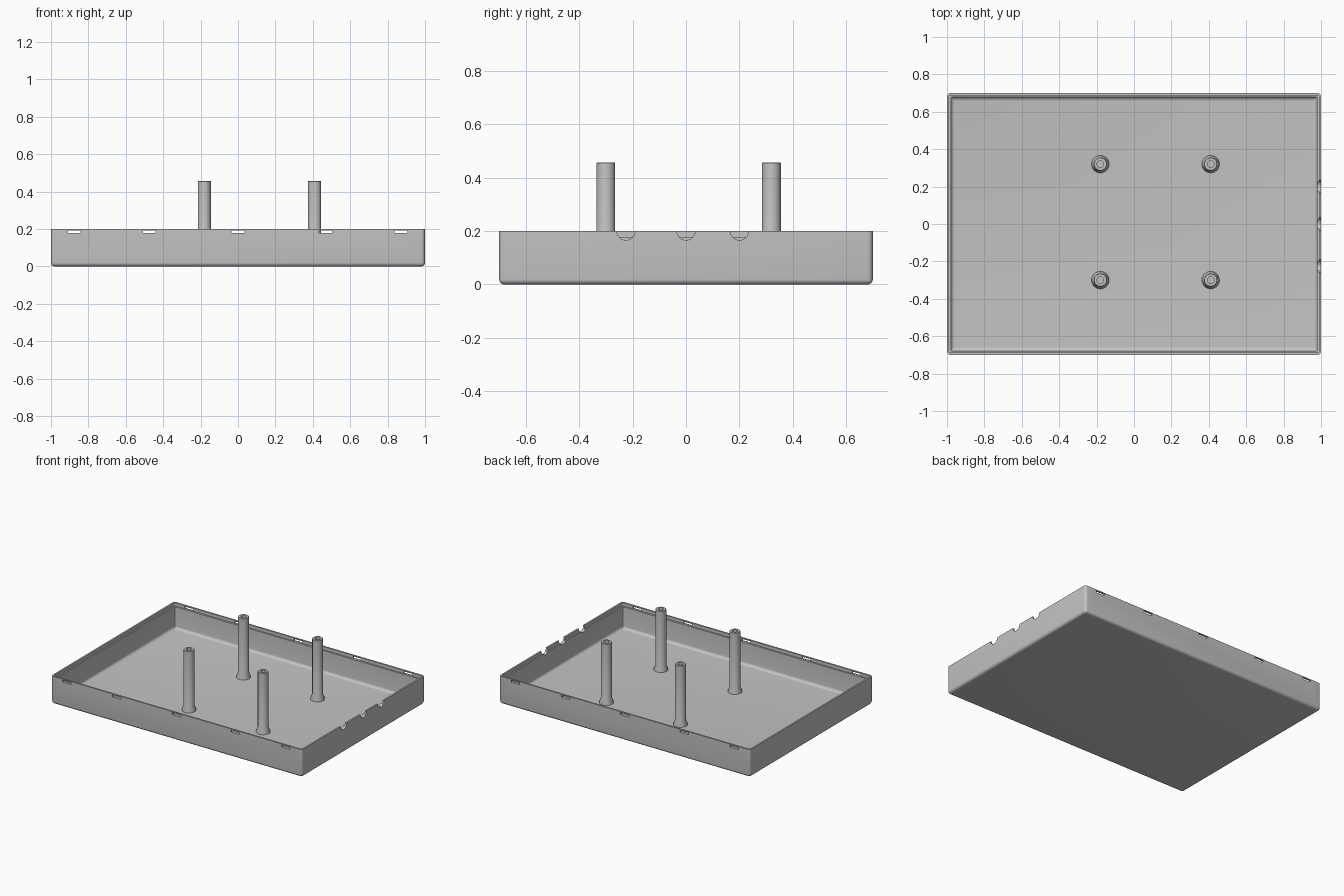
import bpy, bmesh, math
from mathutils import Matrix

if "Cube" in bpy.data.objects:
    bpy.data.objects.remove(bpy.data.objects["Cube"])

grey = bpy.data.materials.new("plain_grey")
grey.diffuse_color = (0.55, 0.55, 0.55, 1)
grey.use_nodes = True
grey.node_tree.nodes["Principled BSDF"].inputs["Base Color"].default_value = grey.diffuse_color


def finish(bm, name):
    bmesh.ops.recalc_face_normals(bm, faces=bm.faces)
    mesh = bpy.data.meshes.new(name)
    bm.to_mesh(mesh)
    bm.free()
    mesh.materials.append(grey)
    obj = bpy.data.objects.new(name, mesh)
    bpy.context.collection.objects.link(obj)
    return obj


def smooth(obj):
    bpy.ops.object.select_all(action='DESELECT')
    obj.select_set(True)
    bpy.context.view_layer.objects.active = obj
    bpy.ops.object.shade_smooth_by_angle(angle=math.radians(30))


def loft(rings, name):
    """Skin a stack of closed point rings and cap both ends."""
    bm = bmesh.new()
    loops = [[bm.verts.new(p) for p in ring] for ring in rings]
    for a, b in zip(loops, loops[1:]):
        n = len(a)
        for i in range(n):
            bm.faces.new((a[i], a[(i + 1) % n], b[(i + 1) % n], b[i]))
    bm.faces.new(loops[0])
    bm.faces.new(loops[-1])
    return finish(bm, name)


HX, HY, H = 1.0, 0.70, 0.20      # half length, half width, height
R = 0.02                         # edge rounding


def rounded_rect(inset, z, steps=5):
    r = max(R - inset, 0.004)
    pts = []
    for q, (sx, sy) in enumerate(((1, 1), (-1, 1), (-1, -1), (1, -1))):
        for k in range(steps + 1):
            a = math.pi / 2 * (q + k / steps)
            pts.append((sx * (HX - inset - r) + r * math.cos(a),
                        sy * (HY - inset - r) + r * math.sin(a), z))
    return pts


# Tray: outer rounded bottom, thin lip, inner ledge, inner fillet, floor
WALL, LIP, LEDGE, FLOOR = 0.022, 0.012, 0.177, 0.02
profile = []
for k in range(6):
    a = math.pi / 2 * k / 5
    profile.append((R - R * math.sin(a), R - R * math.cos(a)))
profile += [(0, H), (LIP, H), (LIP, LEDGE), (WALL, LEDGE)]
for k in range(6):
    a = math.pi / 2 * k / 5
    profile.append((WALL + R - R * math.cos(a), FLOOR + R - R * math.sin(a)))
tray = loft([rounded_rect(i, z) for i, z in profile], "tray")


# Cutters: latch slots through front and back lips, cable notches on the right
bm = bmesh.new()
for x in (-0.875, -0.475, 0.0, 0.468, 0.872):
    for s in (-1, 1):
        bmesh.ops.create_cube(bm, size=1, matrix=Matrix.Translation((x, s * HY, 0.1855))
                              @ Matrix.Diagonal((0.068, 0.06, 0.015, 1)))
for y in (-0.225, 0.0, 0.2):
    bmesh.ops.create_cone(bm, cap_ends=True, segments=32, radius1=0.034, radius2=0.034,
                          depth=0.1, matrix=Matrix.Translation((HX, y, H))
                          @ Matrix.Rotation(math.pi / 2, 4, 'Y'))
cutter = finish(bm, "opening_cutter")
cutter.hide_render = True
cutter.hide_set(True)
mod = tray.modifiers.new("openings", 'BOOLEAN')
mod.object = cutter
mod.operation = 'DIFFERENCE'
mod.solver = 'EXACT'
smooth(tray)

# Standoff posts: flared foot, straight shaft, chamfered top with screw hole
post_profile = [(0.047, 0.015), (0.047, 0.025), (0.035, 0.06), (0.035, 0.455),
                (0.033, 0.457), (0.018, 0.457), (0.018, 0.36)]
SIDES = 24
rings = [[(r * math.cos(2 * math.pi * k / SIDES), r * math.sin(2 * math.pi * k / SIDES), z)
          for k in range(SIDES)] for r, z in post_profile]
for i, (x, y) in enumerate(((-0.18, -0.30), (0.41, -0.30), (-0.18, 0.32), (0.41, 0.32))):
    post = loft(rings, f"standoff_post_{i + 1}")
    post.location = (x, y, 0)
    smooth(post)
